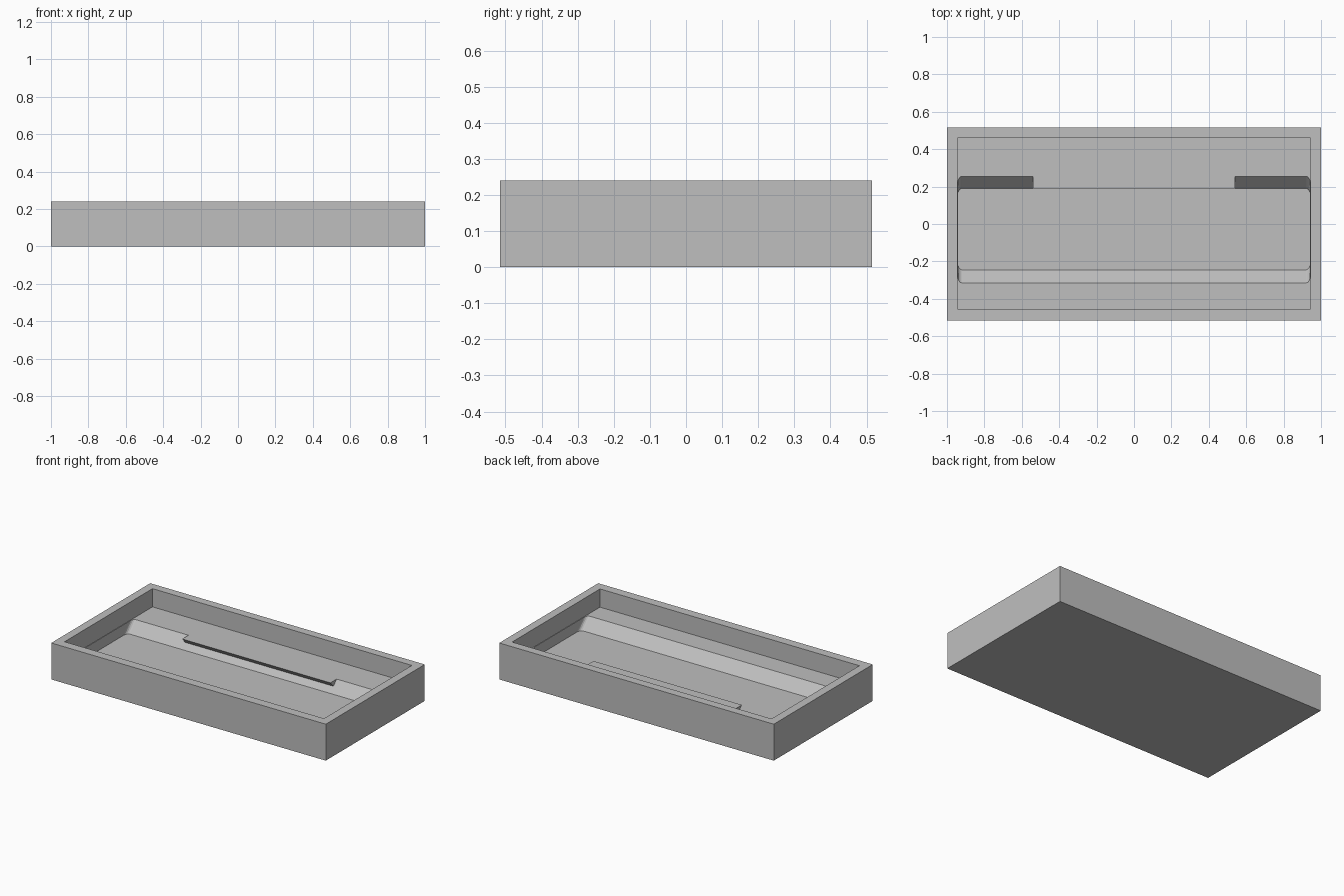
import bpy, bmesh, math

cube = bpy.data.objects.get("Cube")
if cube:
    bpy.data.objects.remove(cube, do_unlink=True)

# Overall sizes
HALF_X, HALF_Y, HEIGHT = 1.0, 0.515, 0.24
LEDGE_Z, FLOOR_Z = 0.12, 0.05

grey = bpy.data.materials.new("plain_grey")
grey.use_nodes = True
grey.diffuse_color = (0.52, 0.52, 0.52, 1)
grey.node_tree.nodes["Principled BSDF"].inputs["Base Color"].default_value = (0.52, 0.52, 0.52, 1)


def loft(name, rings):
    """Closed solid through matching rings of points."""
    bm = bmesh.new()
    loops = [[bm.verts.new(p) for p in ring] for ring in rings]
    n = len(loops[0])
    for a, b in zip(loops, loops[1:]):
        for i in range(n):
            j = (i + 1) % n
            bm.faces.new((a[i], a[j], b[j], b[i]))
    bm.faces.new(loops[0][::-1])
    bm.faces.new(loops[-1])
    bmesh.ops.recalc_face_normals(bm, faces=bm.faces)
    mesh = bpy.data.meshes.new(name)
    bm.to_mesh(mesh)
    bm.free()
    mesh.materials.append(grey)
    ob = bpy.data.objects.new(name, mesh)
    bpy.context.collection.objects.link(ob)
    return ob


def rect(x, y0, y1, z):
    return [(-x, y0, z), (x, y0, z), (x, y1, z), (-x, y1, z)]


def rounded_rect(x, y0, y1, z, rx=0.022, ry=0.035, steps=4):
    """Rectangle outline with small elliptical corners."""
    pts = []
    corners = [(x - rx, y1 - ry), (rx - x, y1 - ry), (rx - x, y0 + ry), (x - rx, y0 + ry)]
    for k, (cx, cy) in enumerate(corners):
        for i in range(steps + 1):
            a = math.pi / 2 * (k + i / steps)
            pts.append((cx + rx * math.cos(a), cy + ry * math.sin(a), z))
    return pts


def cut(target, cutter):
    """Subtract the cutter and discard it."""
    cutter.hide_render = True
    mod = target.modifiers.new("cut", "BOOLEAN")
    mod.operation, mod.solver, mod.object = "DIFFERENCE", "EXACT", cutter
    bpy.context.view_layer.objects.active = target
    bpy.ops.object.modifier_apply(modifier=mod.name)
    bpy.data.objects.remove(cutter, do_unlink=True)


# Tray body
tray = loft("tray_body", [rect(HALF_X, -HALF_Y, HALF_Y, z) for z in (0, HEIGHT)])

# Upper recess that leaves the rim and the ledge
cut(tray, loft("recess_cutter", [rect(0.945, -0.455, 0.46, z) for z in (LEDGE_Z, HEIGHT + 0.1)]))

# Lower trough with sloping front and back
cut(tray, loft("trough_cutter", [
    rounded_rect(0.942, -0.245, 0.19, FLOOR_Z),
    rounded_rect(0.942, -0.315, 0.255, LEDGE_Z),
    rounded_rect(0.942, -0.315, 0.255, LEDGE_Z + 0.05)]))

# Overhanging lip flush with the back ledge
lip_profile = [(0.19, LEDGE_Z), (0.2225, 0.085), (0.255, LEDGE_Z)]
loft("back_lip", [[(x, y, z) for y, z in lip_profile] for x in (-0.54, 0.54)])
